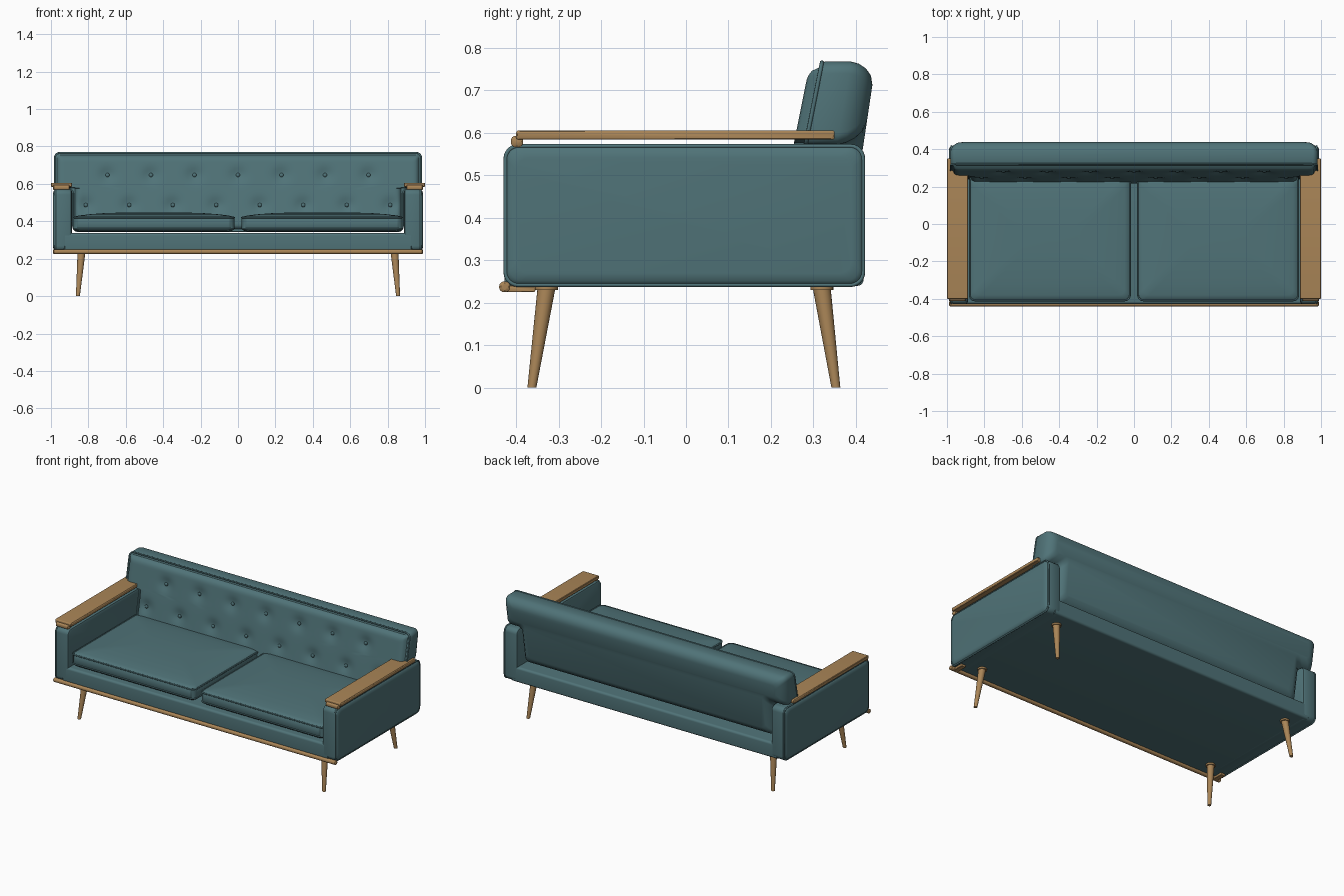
import bpy, bmesh, math
from mathutils import Vector

if "Cube" in bpy.data.objects:
    bpy.data.objects.remove(bpy.data.objects["Cube"])


def material(name, rgb):
    m = bpy.data.materials.new(name)
    m.diffuse_color = (*rgb, 1)
    m.use_nodes = True
    m.node_tree.nodes["Principled BSDF"].inputs["Base Color"].default_value = m.diffuse_color
    return m


TEAL = material("teal_fabric", (0.080, 0.172, 0.188))
WOOD = material("oak_wood", (0.40, 0.235, 0.095))


def finish(name, bm, mat, angle=40):
    bmesh.ops.recalc_face_normals(bm, faces=bm.faces)
    me = bpy.data.meshes.new(name)
    bm.to_mesh(me)
    bm.free()
    me.materials.append(mat)
    ob = bpy.data.objects.new(name, me)
    bpy.context.collection.objects.link(ob)
    bpy.ops.object.select_all(action='DESELECT')
    ob.select_set(True)
    bpy.context.view_layer.objects.active = ob
    bpy.ops.object.shade_smooth_by_angle(angle=math.radians(angle))
    return ob


def rounded(points, r, seg=6):
    """Round every right-angled corner of a 2D polygon."""
    pts = [Vector(p) for p in points]
    out = []
    for i, p in enumerate(pts):
        a = (pts[i - 1] - p).normalized()
        b = (pts[(i + 1) % len(pts)] - p).normalized()
        c = p + r * (a + b)
        for k in range(seg + 1):
            t = math.pi / 2 * k / seg
            out.append(c - r * (b * math.cos(t) + a * math.sin(t)))
    return out


def rect(a0, a1, b0, b1, r, d=0.0):
    a0, a1, b0, b1 = a0 + d, a1 - d, b0 + d, b1 - d
    return rounded([(a0, b0), (a1, b0), (a1, b1), (a0, b1)], r)


def loft(name, rings, mat, angle=40):
    """Skin a list of equal-length 3D rings and cap both ends."""
    bm = bmesh.new()
    vs = [[bm.verts.new(p) for p in ring] for ring in rings]
    n = len(vs[0])
    for lo, hi in zip(vs, vs[1:]):
        for i in range(n):
            j = (i + 1) % n
            bm.faces.new((lo[i], lo[j], hi[j], hi[i]))
    bm.faces.new(vs[0])
    bm.faces.new(vs[-1])
    return finish(name, bm, mat, angle)


def piping(name, pts, radius=0.005):
    cu = bpy.data.curves.new(name, 'CURVE')
    cu.dimensions = '3D'
    cu.bevel_depth = radius
    cu.bevel_resolution = 2
    sp = cu.splines.new('POLY')
    sp.points.add(len(pts) - 1)
    for q, p in zip(sp.points, pts):
        q.co = (*p, 1)
    sp.use_cyclic_u = True
    cu.materials.append(TEAL)
    ob = bpy.data.objects.new(name, cu)
    bpy.context.collection.objects.link(ob)
    bpy.ops.object.select_all(action='DESELECT')
    ob.select_set(True)
    bpy.context.view_layer.objects.active = ob
    bpy.ops.object.convert(target='MESH')
    bpy.ops.object.shade_smooth()


def bar_x(name, x0, x1, y0, y1, z0, z1, r, mat, soft=0.004):
    """Bar along x with a rounded cross-section and softened ends."""
    ends = [(x0, soft), (x0 + soft, 0), (x1 - soft, 0), (x1, soft)]
    return loft(name, [[(x, p.x, p.y) for p in rect(y0, y1, z0, z1, r, d)]
                       for x, d in ends], mat)


# base between the arms
bar_x("base", -0.93, 0.93, -0.428, 0.418, 0.24, 0.337, 0.014, TEAL)

for s, side in ((-1, "left"), (1, "right")):
    # upholstered arm with soft edges and piping on the outer and inner seams
    prof = [(0.888, 0.012), (0.892, 0.004), (0.902, 0), (0.965, 0),
            (0.979, 0.004), (0.987, 0.013), (0.990, 0.030)]
    loft(side + "_arm", [[(s * x, p.x, p.y) for p in
                          rect(-0.428, 0.42, 0.239, 0.572, 0.03, d)] for x, d in prof], TEAL)
    piping(side + "_arm_piping", [(s * 0.977, p.x, p.y) for p in
                                  rect(-0.428, 0.42, 0.239, 0.572, 0.03, 0.003)])

    # wooden armrest with a turned-down front lip
    a, b = sorted((s * 0.887, s * 1.0))
    bar_x(side + "_armrest", a, b, -0.40, 0.35, 0.584, 0.606, 0.006, WOOD, 0.003)
    a, b = sorted((s * 0.90, s * 0.988))
    bar_x(side + "_armrest_lip", a, b, -0.412, -0.384, 0.567, 0.593, 0.010, WOOD, 0.003)

    # rail return under the frame
    a, b = sorted((s * 0.935, s * 0.965))
    bar_x(side + "_rail_return", a, b, -0.43, -0.355, 0.225, 0.241, 0.004, WOOD, 0.002)

    # seat cushion with crowned top
    a, b = sorted((s * 0.02, s * 0.88))
    prof = [(0.03, 0.346), (0.008, 0.350), (0, 0.361), (0, 0.415), (0.008, 0.425),
            (0.03, 0.431), (0.09, 0.438), (0.17, 0.444), (0.27, 0.447)]
    loft(side + "_seat_cushion", [[(p.x, p.y, z) for p in rect(a, b, -0.41, 0.255, 0.03, d)]
                                  for d, z in prof], TEAL)
    for z, part in ((0.361, "lower"), (0.420, "upper")):
        piping(f"{side}_cushion_{part}_piping",
               [(p.x, p.y, z) for p in rect(a, b, -0.41, 0.255, 0.03, 0.001)], 0.0045)

    # tapered splayed legs with round collars
    for top, foot, where in ((-0.329, -0.363, "front"), (0.320, 0.353, "back")):
        def circle(x, y, z, r):
            return [(x + r * math.cos(k * math.tau / 20), y + r * math.sin(k * math.tau / 20), z)
                    for k in range(20)]
        loft(f"{side}_{where}_leg", [circle(s * 0.856, foot, 0, 0.0105),
                                     circle(s * 0.837, top, 0.232, 0.021)], WOOD)
        loft(f"{side}_{where}_leg_collar", [circle(s * 0.836, top, 0.230, 0.027),
                                            circle(s * 0.836, top, 0.242, 0.027)], WOOD)

# front wooden rail
bar_x("front_rail", -0.988, 0.988, -0.44, -0.414, 0.225, 0.250, 0.0115, WOOD)


# backrest: T-shaped outline, leaning back, rounded at the rear
def front_y(z):
    return 0.277 + 0.20 * (z - 0.57)


def back_y(z):
    return 0.416 + 0.15 * (z - 0.56)


def tee(d, t):
    w, W, z0, zn, z1 = 0.884 - d, 0.982 - d, 0.345 + d, 0.572 + d, 0.768 - d
    outline = rounded([(-w, z0), (w, z0), (w, zn), (W, zn), (W, z1),
                       (-W, z1), (-W, zn), (-w, zn)], 0.028)
    return [(p.x, front_y(p.y) * (1 - t) + back_y(p.y) * t, p.y) for p in outline]


loft("backrest", [tee(d, t) for d, t in
                  ((0.012, 0), (0.004, 0.02), (0, 0.08), (0, 0.55), (0.005, 0.70),
                   (0.016, 0.84), (0.033, 0.95), (0.055, 1.0))], TEAL)
piping("backrest_piping", tee(0.002, 0.03))

# tufted front pad: bulged grid with a dimple at every button
buttons = [(0.2326 * i, 0.647) for i in range(-3, 4)]
buttons += [(0.2326 * (i + 0.5), 0.487) for i in range(-4, 4)]


def pad_y(x, z, w):
    edge = min(w - abs(x), 0.756 - z, z - 0.357)
    e = min(1, max(0, edge / 0.035))
    y = front_y(z) + 0.003 - 0.027 * math.sqrt(1 - (1 - e) ** 2)
    for bx, bz in buttons:
        y += 0.015 * math.exp(-((x - bx) ** 2 + (z - bz) ** 2) / 0.0016)
    return y


bm = bmesh.new()
NX, NZ = 120, 40
grid = []
for j in range(NZ + 1):
    z = 0.357 + 0.399 * j / NZ
    w = 0.874 if z < 0.578 else 0.970
    grid.append([])
    for i in range(NX + 1):
        u = math.sin((i / NX - 0.5) * math.pi) * 0.35 + (2 * i / NX - 1) * 0.65
        grid[-1].append(bm.verts.new((u * w, pad_y(u * w, z, w), z)))
for j in range(NZ):
    for i in range(NX):
        bm.faces.new((grid[j][i], grid[j][i + 1], grid[j + 1][i + 1], grid[j + 1][i]))
pad = finish("tufted_back_pad", bm, TEAL, 60)
if pad.data.polygons[NX * NZ // 2].normal.y > 0:
    pad.data.flip_normals()

# buttons
bm = bmesh.new()
for bx, bz in buttons:
    res = bmesh.ops.create_uvsphere(bm, u_segments=14, v_segments=8, radius=0.011)
    for v in res["verts"]:
        v.co = Vector((v.co.x + bx, v.co.y * 0.6 + pad_y(bx, bz, 0.97) - 0.003, v.co.z + bz))
finish("back_buttons", bm, TEAL, 60)
